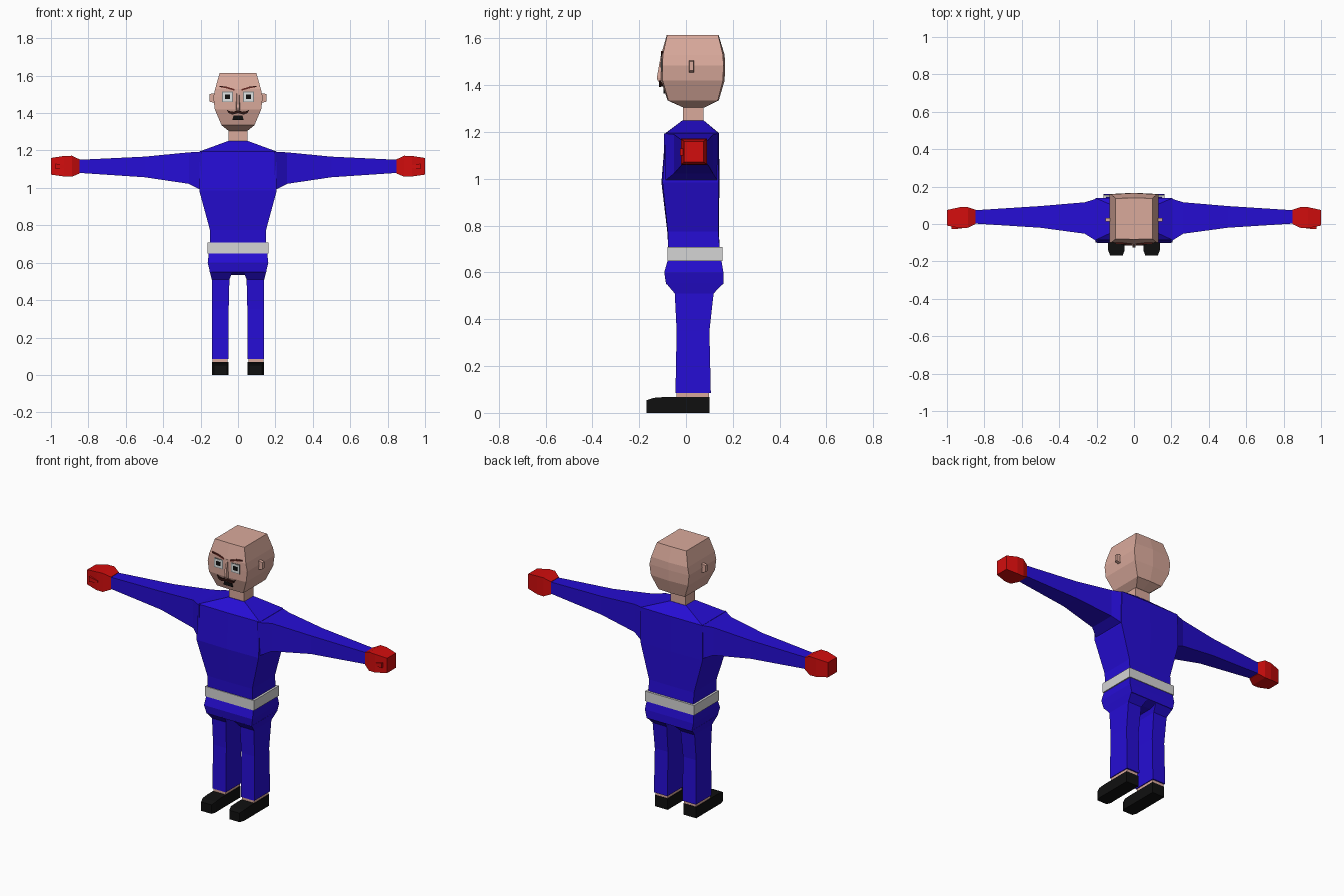
import bpy, bmesh

def mat(name, r, g, b):
    m = bpy.data.materials.new(name)
    m.diffuse_color = (r, g, b, 1)
    return m

BLUE = mat("blue cloth", 0.019, 0.004, 0.66)
RED = mat("red glove", 0.65, 0.004, 0.004)
SKIN = mat("skin", 0.70, 0.40, 0.33)
GREY = mat("light grey belt", 0.66, 0.66, 0.66)
BLACK = mat("black", 0.005, 0.005, 0.005)
BROWN = mat("brow brown", 0.13, 0.02, 0.015)
DARK = mat("moustache brown", 0.03, 0.008, 0.006)
WHITE = mat("eye white", 0.75, 0.78, 0.78)
RIM = mat("eye rim grey", 0.25, 0.25, 0.25)

def loft(name, rings, material):
    """Skin a list of equal-length point rings and cap both ends."""
    bm = bmesh.new()
    vs = [[bm.verts.new(p) for p in r] for r in rings]
    n = len(vs[0])
    for a, b in zip(vs, vs[1:]):
        for i in range(n):
            j = (i + 1) % n
            bm.faces.new((a[i], a[j], b[j], b[i]))
    bm.faces.new(vs[0])
    bm.faces.new(vs[-1])
    bmesh.ops.recalc_face_normals(bm, faces=bm.faces)
    me = bpy.data.meshes.new(name)
    bm.to_mesh(me)
    bm.free()
    me.materials.append(material)
    ob = bpy.data.objects.new(name, me)
    bpy.context.collection.objects.link(ob)
    return ob

def flat(z, x0, x1, y0, y1, bulge=0.0):
    """Level ring: rectangle with bulging front and back midpoints."""
    xm = (x0 + x1) / 2
    return [(x0, y0, z), (xm, y0 - bulge, z), (x1, y0, z),
            (x1, y1, z), (xm, y1 + bulge, z), (x0, y1, z)]

def upright(x, y0, y1, z0, z1):
    """Ring across an arm at the given x."""
    return [(x, y0, z0), (x, y1, z0), (x, y1, z1), (x, y0, z1)]

def plate(name, pts, y0, y1, material):
    """Thin plate from an x/z outline."""
    return loft(name, [[(x, y, z) for x, z in pts] for y in (y0, y1)], material)

def square(x, z, w, h):
    return [(x - w, z - h), (x + w, z - h), (x + w, z + h), (x - w, z + h)]

# Torso: z, half width, front, back
loft("torso", [flat(z, -w, w, a, b, c) for z, w, a, b, c in (
    (1.25, 0.055, -0.015, 0.075, 0),
    (1.195, 0.205, -0.085, 0.138, 0.003),
    (0.985, 0.207, -0.1, 0.138, 0.005),
    (0.775, 0.15, -0.078, 0.138, 0.002),
    (0.69, 0.15, -0.075, 0.145, 0))], BLUE)

# Belt and hips
loft("belt", [flat(z, -0.163, 0.163, -0.08, 0.156) for z in (0.648, 0.708)], GREY)
loft("hips", [flat(z, -w, w, a, b) for z, w, a, b in (
    (0.66, 0.155, -0.076, 0.15),
    (0.60, 0.162, -0.093, 0.16),
    (0.55, 0.15, -0.085, 0.16),
    (0.535, 0.03, -0.03, 0.10))], BLUE)

# Head and neck
loft("head", [flat(z, -w, w, a, b, c) for z, w, a, b, c in (
    (1.615, 0.098, -0.08, 0.137, 0.002),
    (1.53, 0.122, -0.099, 0.158, 0.007),
    (1.485, 0.132, -0.1, 0.16, 0.007),
    (1.42, 0.124, -0.1, 0.158, 0.007),
    (1.335, 0.088, -0.075, 0.136, 0.004),
    (1.305, 0.05, -0.012, 0.08, 0))], SKIN)
loft("neck", [flat(z, -0.05, 0.05, -0.012, 0.074) for z in (1.23, 1.32)], SKIN)

# Nose: wedge growing forward toward its tip
loft("nose", [
    [(-0.007, -0.095, 1.525), (0.007, -0.095, 1.525), (0.005, -0.108, 1.525), (-0.005, -0.108, 1.525)],
    [(-0.014, -0.095, 1.43), (0.014, -0.095, 1.43), (0.007, -0.125, 1.43), (-0.007, -0.125, 1.43)],
    [(-0.012, -0.095, 1.415), (0.012, -0.095, 1.415), (0.006, -0.119, 1.415), (-0.006, -0.119, 1.415)]], SKIN)

# Mouth
plate("mouth", [(-0.03, 1.364), (0.03, 1.364), (0.024, 1.386), (-0.024, 1.386)], -0.097, -0.088, BLACK)

for side, s in (("left", 1), ("right", -1)):
    # Eye, brow and half moustache
    plate(f"{side}_eye_rim", square(s * 0.056, 1.487, 0.029, 0.028), -0.106, -0.098, RIM)
    plate(f"{side}_eye", square(s * 0.056, 1.487, 0.025, 0.024), -0.107, -0.099, WHITE)
    plate(f"{side}_pupil", square(s * 0.056, 1.487, 0.014, 0.012), -0.109, -0.1, BLACK)
    plate(f"{side}_brow", [(s * x, z) for x, z in (
        (0.02, 1.52), (0.06, 1.532), (0.1, 1.54), (0.1, 1.546), (0.06, 1.541), (0.02, 1.529))],
        -0.107, -0.098, BROWN)
    plate(f"{side}_moustache", [(s * x, z) for x, z in (
        (0, 1.4), (0.03, 1.392), (0.05, 1.4), (0.06, 1.42), (0.05, 1.411), (0.025, 1.407), (0, 1.414))],
        -0.116, -0.107, DARK).data.transform
    loft(f"{side}_moustache_root", [[(s * x, y, z) for x, z in (
        (0, 1.402), (0.03, 1.394), (0.045, 1.399), (0.025, 1.406), (0, 1.413))]
        for y in (-0.109, -0.092)], DARK)

    # Ear
    loft(f"{side}_ear", [
        [(s * 0.12, y, z) for y, z in ((0.012, 1.452), (0.034, 1.452), (0.034, 1.507), (0.012, 1.507))],
        [(s * 0.153, y, z) for y, z in ((0.014, 1.462), (0.032, 1.462), (0.032, 1.502), (0.014, 1.502))]], SKIN)

    # Sleeve: x, front, back, bottom, top
    loft(f"{side}_sleeve", [upright(s * x, *r) for x, *r in (
        (0.195, -0.095, 0.137, 0.988, 1.194),
        (0.263, -0.052, 0.116, 1.022, 1.19),
        (0.5, -0.02, 0.096, 1.057, 1.167),
        (0.86, 0.003, 0.073, 1.081, 1.15))], BLUE)

    # Gloved fist and folded thumb
    loft(f"{side}_glove", [upright(s * x, *r) for x, *r in (
        (0.848, 0.0, 0.076, 1.077, 1.153),
        (0.888, -0.02, 0.09, 1.06, 1.172),
        (0.93, -0.022, 0.09, 1.061, 1.171),
        (1.0, -0.008, 0.075, 1.071, 1.16))], RED)
    loft(f"{side}_thumb", [upright(s * x, *r) for x, *r in (
        (0.92, -0.025, 0.0, 1.108, 1.12),
        (0.975, -0.026, 0.0, 1.1, 1.13))], RED)

    # Trouser leg, ankle and shoe
    loft(f"{side}_leg", [flat(z, s * x0, s * x1, a, b) for z, x0, x1, a, b in (
        (0.555, 0.028, 0.152, -0.086, 0.16),
        (0.51, 0.046, 0.14, -0.048, 0.118),
        (0.35, 0.05, 0.138, -0.04, 0.1),
        (0.085, 0.05, 0.14, -0.045, 0.106))], BLUE)
    loft(f"{side}_ankle", [flat(z, s * 0.055, s * 0.135, -0.04, 0.098) for z in (0.06, 0.1)], SKIN)
    loft(f"{side}_shoe", [[(s * x0, y, 0), (s * x1, y, 0), (s * x1, y, h), (s * x0, y, h)]
        for y, x0, x1, h in (
        (0.1, 0.052, 0.138, 0.068), (-0.09, 0.052, 0.138, 0.068),
        (-0.14, 0.05, 0.138, 0.064), (-0.168, 0.06, 0.128, 0.054))], BLACK)
